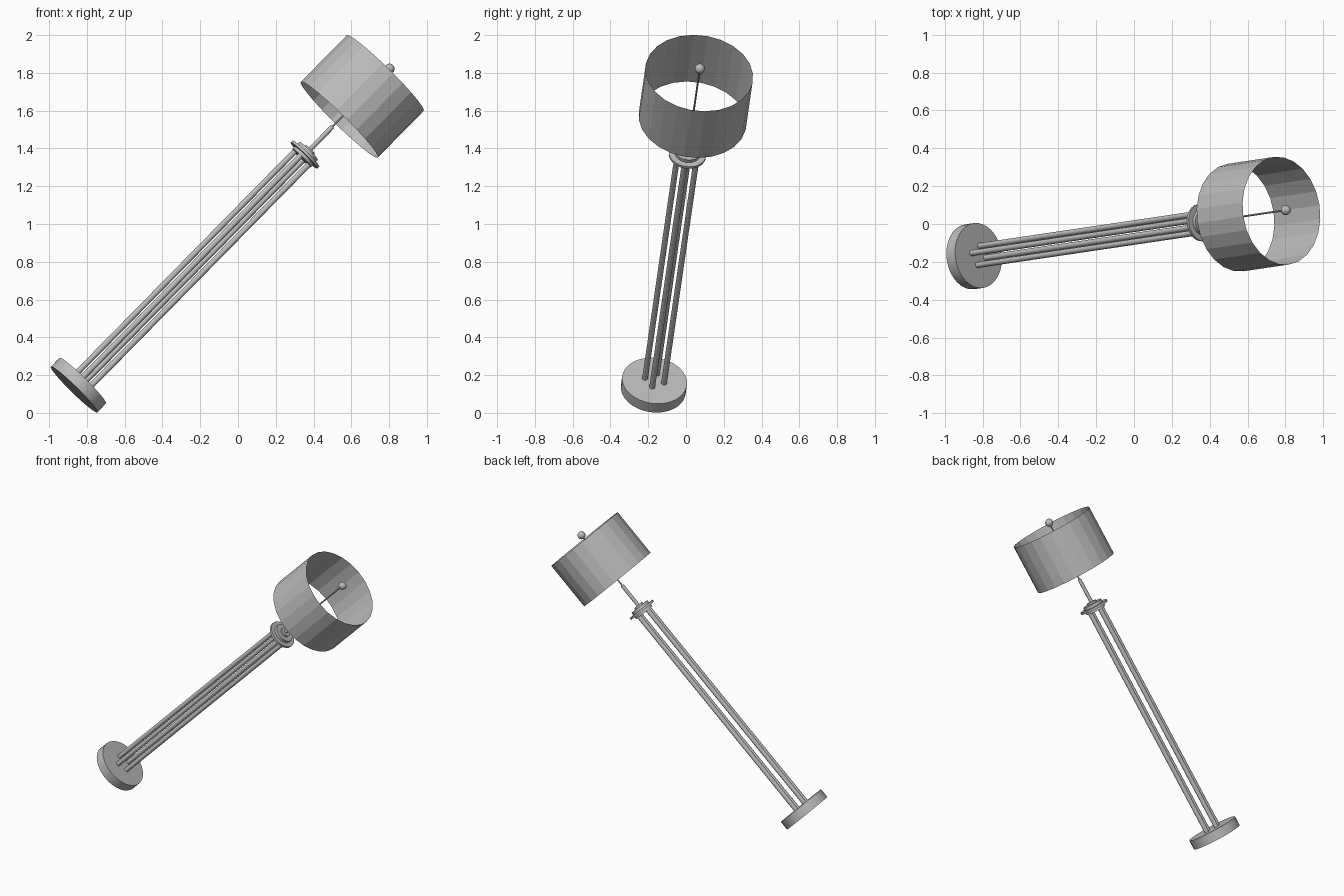
import bpy, bmesh, math
from mathutils import Vector, Matrix

if "Cube" in bpy.data.objects:
    bpy.data.objects.remove(bpy.data.objects["Cube"])

# Leaning lamp: everything is built along a local axis, then tilted into place
axis = Vector((0.697, 0.103, 0.709)).normalized()
side = Vector((-axis.y, axis.x, 0)).normalized()
up = axis.cross(side)
tilt = Matrix((side, up, axis)).transposed().to_4x4()
tilt.translation = Vector((-0.845, -0.17, 0.147))

grey = bpy.data.materials.new("grey")
grey.diffuse_color = (0.5, 0.5, 0.5, 1)
grey.use_nodes = True
grey.node_tree.nodes["Principled BSDF"].inputs["Base Color"].default_value = grey.diffuse_color


def finish(name, bm, smooth=True):
    bmesh.ops.transform(bm, matrix=tilt, verts=bm.verts)
    mesh = bpy.data.meshes.new(name)
    bm.to_mesh(mesh)
    bm.free()
    mesh.materials.append(grey)
    obj = bpy.data.objects.new(name, mesh)
    bpy.context.collection.objects.link(obj)
    if smooth:
        bpy.ops.object.select_all(action='DESELECT')
        obj.select_set(True)
        bpy.context.view_layer.objects.active = obj
        bpy.ops.object.shade_smooth_by_angle(angle=math.radians(35))
    return obj


def cylinder(name, radius, low, high, sides=24, x=0, y=0, caps=True, smooth=True):
    bm = bmesh.new()
    bmesh.ops.create_cone(bm, cap_ends=caps, segments=sides, radius1=radius,
                          radius2=radius, depth=high - low,
                          matrix=Matrix.Translation((x, y, (low + high) / 2)))
    return finish(name, bm, smooth)


# Round foot
cylinder("base", 0.173, -0.033, 0.033, 32)

# Four slim poles forming the column
for i in range(4):
    a = math.radians(70 + 90 * i)
    cylinder(f"pole_{i + 1}", 0.0155, 0.03, 1.715, 12,
             0.052 * math.cos(a), 0.052 * math.sin(a))

# Stepped cap on top of the poles
cylinder("cap_collar", 0.07, 1.695, 1.715, 24)
cylinder("cap_plate", 0.099, 1.713, 1.728, 24)
cylinder("cap_step", 0.068, 1.728, 1.748, 24)
cylinder("cap_boss", 0.034, 1.748, 1.76, 24)

# Stem and thin rod carrying the shade
cylinder("stem", 0.0125, 1.755, 1.93, 12)
cylinder("rod", 0.005, 1.925, 2.35, 8)

# Open faceted drum shade
cylinder("shade", 0.287, 1.981, 2.329, 24, caps=False, smooth=False)

# Ball finial
bm = bmesh.new()
bmesh.ops.create_uvsphere(bm, u_segments=16, v_segments=10, radius=0.027,
                          matrix=Matrix.Translation((0, 0, 2.362)))
finish("finial", bm)
